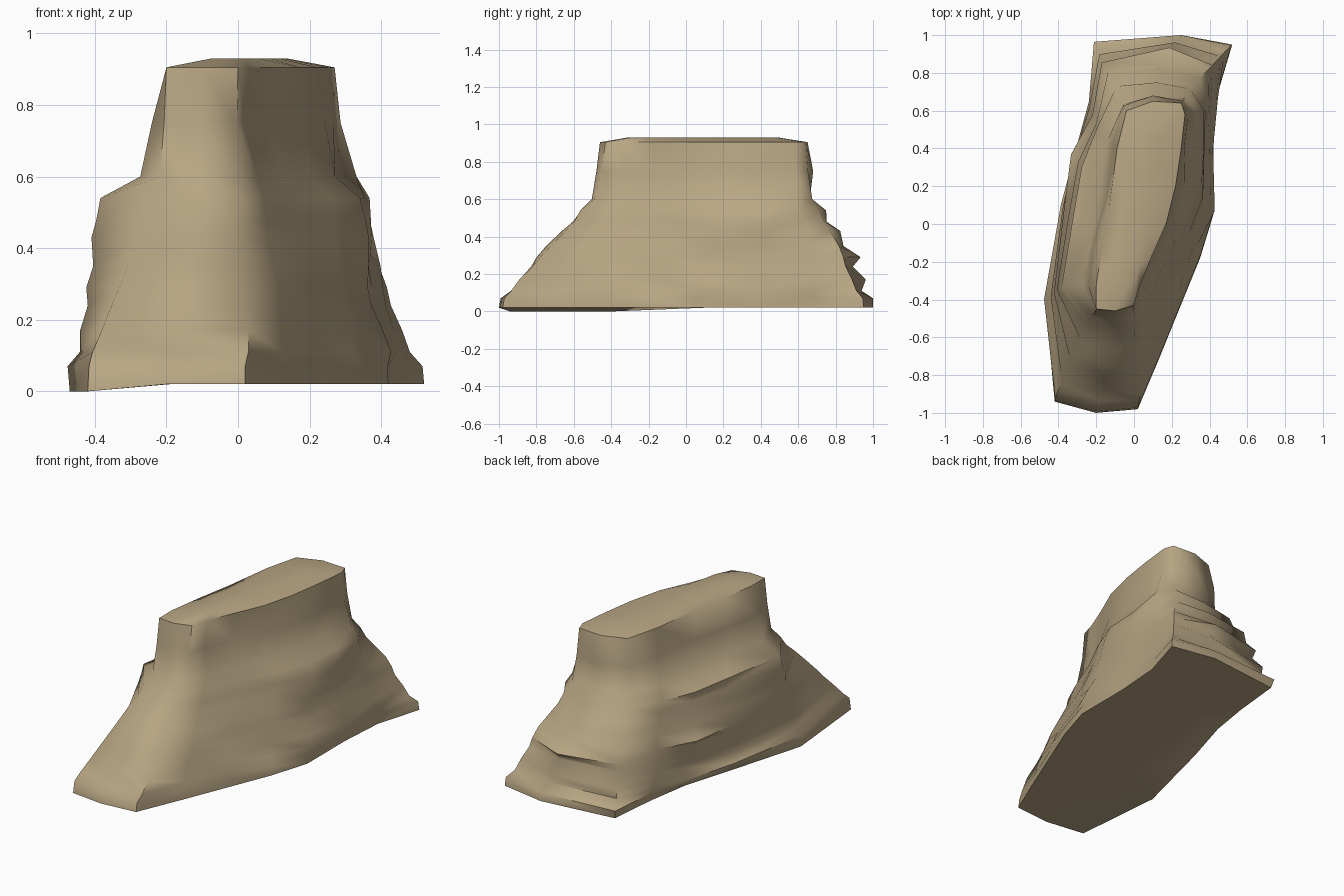
import bpy, bmesh, math
from mathutils import Vector, noise

cube = bpy.data.objects.get("Cube")
if cube:
    bpy.data.objects.remove(cube, do_unlink=True)

# Plan outlines, counter-clockwise from the front right corner
foot = [(-.42, -.94), (-.2, -1), (.02, -.98), (.13, -.72), (.24, -.45), (.35, -.18), (.42, .05), (.42, .4),
        (.44, .68), (.52, .95), (.25, 1), (-.2, .95), (-.23, .65), (-.27, .4), (-.36, .1), (-.47, -.4)]
shoulder = [(-.24, -.53), (-.1, -.56), (.01, -.57), (.06, -.42), (.15, -.2), (.26, 0), (.33, .2), (.35, .42),
            (.36, .6), (.3, .72), (.12, .74), (-.1, .7), (-.2, .5), (-.26, .3), (-.3, .05), (-.36, -.33)]
rim = [(-.2, -.45), (-.1, -.46), (0, -.43), (.03, -.33), (.09, -.18), (.17, 0), (.22, .2), (.25, .4),
       (.27, .58), (.25, .64), (.1, .65), (-.04, .6), (-.09, .4), (-.13, .1), (-.17, -.12), (-.2, -.33)]

# Height, blend from foot (0) to shoulder (1) to rim (2), ledge push on the right and back
levels = [(.02, 0, 0), (.07, .02, .04), (.11, .14, -.02), (.17, .25, .03), (.24, .4, -.01), (.29, .48, .05),
          (.35, .6, -.01), (.43, .78, .03), (.48, .9, -.01), (.54, 1, .02), (.6, 1.6, 0), (.75, 1.8, 0), (.905, 2, 0)]


def outline_point(i, blend):
    a, b = (foot, shoulder) if blend < 1 else (shoulder, rim)
    return Vector(a[i]).lerp(Vector(b[i]), blend - (blend >= 1))


def rock_point(i, height, blend, ledge):
    p = outline_point(i, blend)
    n = len(foot)
    along = outline_point((i + 1) % n, blend) - outline_point(i - 1, blend)
    out = Vector((along.y, -along.x)).normalized()
    rough = noise.noise(Vector((p.x, p.y, height)) * 5) * .035
    if height < .1 or height > .9:
        rough = 0
    push = ledge * (.6 + .4 * math.sin(i * 2)) if i > 9 else 0
    p += out * (rough + push)
    p.x = max(-.52, min(.52, p.x))
    p.y = max(-1, min(1, p.y))
    dip = .02 if height < .05 and i in (0, len(foot) - 1) else 0
    return p.x, p.y, height - dip


# Stacked rings form the slopes, ledges and cliff
bm = bmesh.new()
rings = [[bm.verts.new(rock_point(i, *level)) for i in range(len(foot))] for level in levels]
for low, high in zip(rings, rings[1:]):
    for i in range(len(foot)):
        j = (i + 1) % len(foot)
        bm.faces.new((low[i], low[j], high[j], high[i]))

# Slightly domed plateau and flat underside
def cap(ring, centre_z, pull):
    inner = []
    mid = sum((v.co for v in ring), Vector()) / len(ring)
    for v in ring:
        p = v.co.lerp(mid, pull)
        p.y = v.co.y + (mid.y - v.co.y) * pull * .5
        inner.append(bm.verts.new((p.x, p.y, centre_z)))
    for i in range(len(ring)):
        j = (i + 1) % len(ring)
        bm.faces.new((ring[i], ring[j], inner[j], inner[i]))
    bm.faces.new(inner)


cap(rings[-1], .93, .55)
cap(rings[0], .02, .5)
bmesh.ops.triangulate(bm, faces=bm.faces[:])
bmesh.ops.recalc_face_normals(bm, faces=bm.faces[:])

mesh = bpy.data.meshes.new("rock_mesa")
bm.to_mesh(mesh)
bm.free()
rock = bpy.data.objects.new("rock_mesa", mesh)
bpy.context.collection.objects.link(rock)

# Sandstone colour
stone = bpy.data.materials.new("sandstone tan")
stone.use_nodes = True
tan = (.48, .38, .23, 1)
stone.diffuse_color = tan
stone.node_tree.nodes["Principled BSDF"].inputs["Base Color"].default_value = tan
mesh.materials.append(stone)

# Smooth rock with crisp breaks
bpy.ops.object.select_all(action="DESELECT")
rock.select_set(True)
bpy.context.view_layer.objects.active = rock
bpy.ops.object.shade_smooth_by_angle(angle=math.radians(60))
